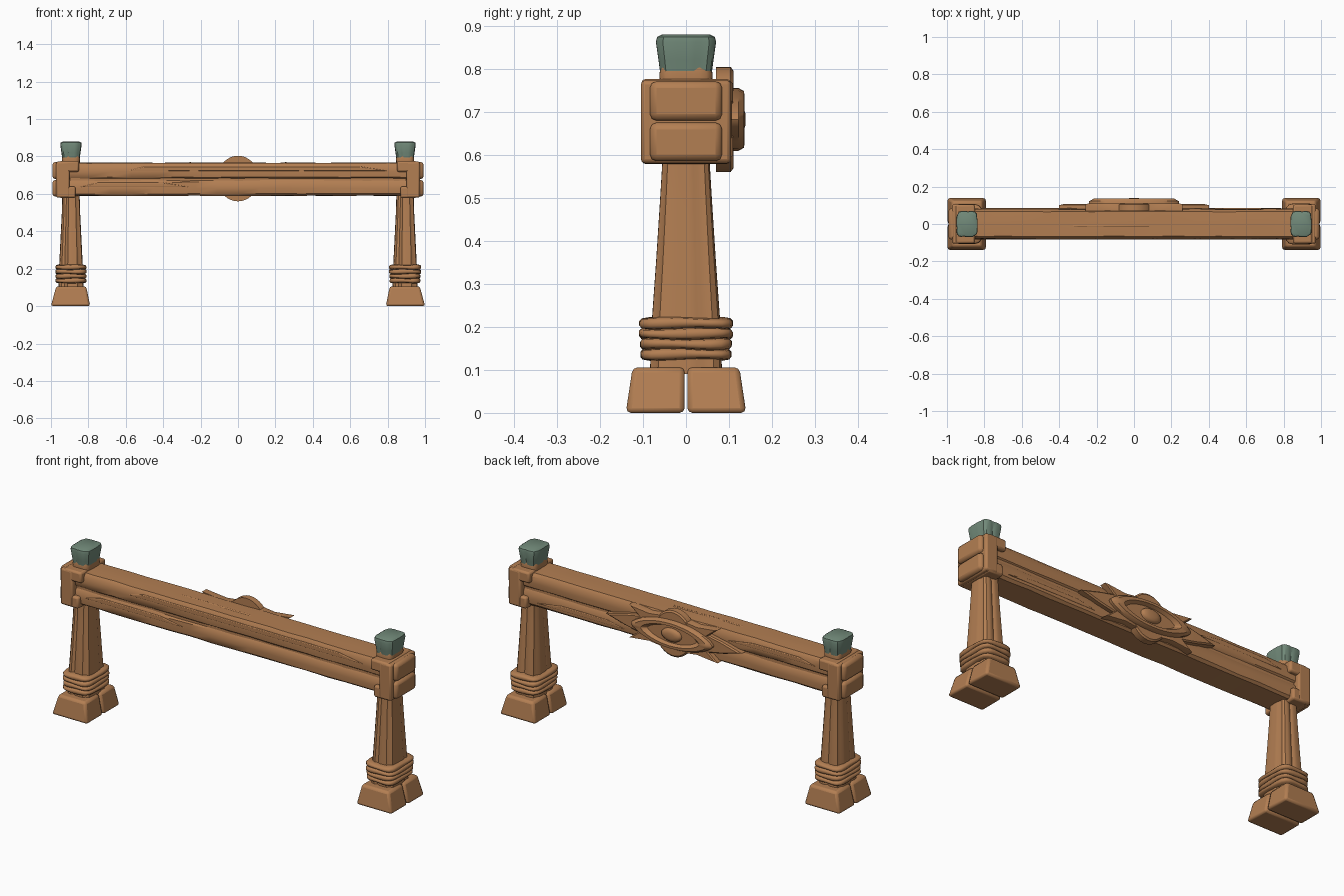
import bpy, bmesh, math, random
from mathutils import Vector

if "Cube" in bpy.data.objects:
    bpy.data.objects.remove(bpy.data.objects["Cube"])

random.seed(4)


def material(name, rgb):
    m = bpy.data.materials.new(name)
    m.diffuse_color = (*rgb, 1)
    m.use_nodes = True
    m.node_tree.nodes["Principled BSDF"].inputs["Base Color"].default_value = m.diffuse_color
    return m


WOOD = material("brown_wood", (0.45, 0.21, 0.085))
GREEN = material("grey_green_cap", (0.165, 0.25, 0.19))


def finish(name, bm, mat, bevel=0.0, angle=40):
    bmesh.ops.recalc_face_normals(bm, faces=bm.faces[:])
    me = bpy.data.meshes.new(name)
    bm.to_mesh(me)
    bm.free()
    me.materials.append(mat)
    ob = bpy.data.objects.new(name, me)
    bpy.context.collection.objects.link(ob)
    if bevel:
        b = ob.modifiers.new("soft_edges", 'BEVEL')
        b.width, b.segments, b.limit_method = bevel, 2, 'ANGLE'
        b.angle_limit = math.radians(35)
    bpy.ops.object.select_all(action='DESELECT')
    ob.select_set(True)
    bpy.context.view_layer.objects.active = ob
    bpy.ops.object.shade_smooth_by_angle(angle=math.radians(angle))
    return ob


def loft(name, rings, mat, bevel=0.0, angle=40):
    """Skin a list of equal-length point rings and cap both ends."""
    bm = bmesh.new()
    vs = [[bm.verts.new(p) for p in r] for r in rings]
    n = len(vs[0])
    for a, b in zip(vs, vs[1:]):
        for i in range(n):
            j = (i + 1) % n
            bm.faces.new((a[i], a[j], b[j], b[i]))
    bm.faces.new(vs[0][::-1])
    bm.faces.new(vs[-1])
    return finish(name, bm, mat, bevel, angle)


def block(name, x, y, z, mat, bevel, top=None):
    """Box from ranges; top gives other x and y ranges at its upper end."""
    tx, ty = top or (x, y)

    def rect(a, b, h):
        return [(a[0], b[0], h), (a[1], b[0], h), (a[1], b[1], h), (a[0], b[1], h)]
    return loft(name, [rect(x, y, z[0]), rect(tx, ty, z[1])], mat, bevel)


def round_rect(cx, hx, hy, z, n=32, power=5, flute=0.0, wobble=0.0):
    """Rounded rectangle around a post, with optional vertical grooves."""
    pts = []
    for i in range(n):
        t = 2 * math.pi * (i + 0.5) / n
        c, s = math.cos(t), math.sin(t)
        k = 1 / (abs(c) ** power + abs(s) ** power) ** (1 / power)
        k *= 1 - (flute if i % 5 == 2 else 0)
        pts.append((cx + c * k * hx, s * k * hy,
                    z + wobble * math.sin(3 * t + cx * 2 + z * 90)))
    return pts


def span(side, a, b):
    return tuple(sorted((side * a, side * b)))


for side, tag in ((-1, "left"), (1, "right")):
    cx = side * 0.893
    # Split foot
    for d, end in ((-1, "front"), (1, "back")):
        block(f"{tag}_foot_{end}", span(side, 0.79, 1.0), span(d, 0.003, 0.14), (0, 0.106),
              WOOD, 0.012, (span(side, 0.812, 0.972), span(d, 0.003, 0.124)))
    # Tapered fluted post
    loft(f"{tag}_post", [round_rect(cx, hx, hy, z, flute=0.09) for z, hx, hy in
                         ((0.09, 0.068, 0.084), (0.22, 0.063, 0.079), (0.36, 0.056, 0.069),
                          (0.50, 0.049, 0.060), (0.60, 0.046, 0.054), (0.70, 0.045, 0.054))],
         WOOD, angle=35)
    # Rope wrapping
    for k in range(4):
        z0 = 0.136 + 0.024 * k
        grow = random.uniform(-0.003, 0.002)
        prof = [(-0.013, -0.022), (-0.010, -0.005), (-0.004, 0), (0.004, 0), (0.010, -0.005), (0.013, -0.022)]
        loft(f"{tag}_rope_{k + 1}",
             [round_rect(cx, 0.085 + d + grow, 0.108 + d + grow, z0 + h, wobble=0.002) for h, d in prof],
             WOOD, angle=60)
    # Bracket: back slab with upper and lower clasping bands
    block(f"{tag}_bracket_slab", span(side, 0.90, 0.972), (-0.105, 0.105), (0.58, 0.773), WOOD, 0.01)
    block(f"{tag}_bracket_upper_band", span(side, 0.85, 0.955), (-0.104, 0.104), (0.718, 0.776), WOOD, 0.01)
    block(f"{tag}_bracket_lower_band", span(side, 0.868, 0.955), (-0.103, 0.103), (0.578, 0.64), WOOD, 0.01)
    # Outer pads
    for k, z in enumerate(((0.585, 0.675), (0.679, 0.771))):
        block(f"{tag}_bracket_pad_{k + 1}", span(side, 0.95, 0.992), (-0.084, 0.084), z, WOOD, 0.016)
    # Wooden collar and flared cap
    loft(f"{tag}_cap_collar", [round_rect(cx, hx, hy, z) for z, hx, hy in
                               ((0.76, 0.046, 0.060), (0.788, 0.049, 0.062), (0.803, 0.046, 0.058))], WOOD)
    loft(f"{tag}_cap", [round_rect(cx, hx, hy, z, flute=f) for z, hx, hy, f in
                        ((0.775, 0.045, 0.058, 0.06), (0.82, 0.051, 0.064, 0.06), (0.862, 0.057, 0.070, 0.06),
                         (0.874, 0.055, 0.067, 0.04), (0.879, 0.046, 0.057, 0))], GREEN, angle=35)

# Beam made of two stacked planks with slightly wavy surfaces
half = [(-0.066, -1), (-0.079, -0.75), (-0.082, -0.1), (-0.078, 0.65), (-0.066, 1), (-0.02, 1.03)]
for name, zc, hz in (("lower_beam_plank", 0.634, 0.044), ("upper_beam_plank", 0.722, 0.043)):
    outline = half + [(-y, z) for y, z in half[::-1]]
    rings = []
    for i in range(17):
        x = -0.91 + 1.82 * i / 16
        rings.append([(x, y + random.uniform(-0.002, 0.002),
                       zc + z * hz + random.uniform(-0.0015, 0.0015)) for y, z in outline])
    loft(name, rings, WOOD, angle=35)
block("beam_core", (-0.9, 0.9), (-0.071, 0.071), (0.60, 0.75), WOOD, 0.004)

# Long raised grain strips on the beam
for i, (x0, x1, y, z) in enumerate(((-0.85, -0.25, -0.078, 0.648), (-0.6, 0.8, -0.078, 0.735),
                                    (-0.82, -0.3, 0.079, 0.73), (0.3, 0.82, 0.079, 0.628))):
    block(f"grain_strip_{i + 1}", (x0, x1), (y - 0.006, y + 0.006), (z - 0.012, z + 0.012), WOOD, 0.004,
          ((x0 + 0.1, x1 - 0.15), (y - 0.006, y + 0.006)))
block("top_grain_ridge", (-0.55, 0.1), (-0.022, 0.0), (0.755, 0.768), WOOD, 0.003, ((-0.3, 0.08), (-0.015, -0.005)))

# Carved emblem on the back face
ZC = 0.682


def plate(name, pts, levels, angle=35):
    """Stack scaled copies of an outline along y; levels are (y, scale)."""
    c = sum((Vector(p) for p in pts), Vector((0, 0))) / len(pts)
    rings = []
    for y, s in levels:
        q = [c + (Vector(p) - c) * s for p in pts]
        rings.append([(p.x, y, ZC + p.y) for p in q])
    return loft(name, rings, WOOD, angle=angle)


def ellipse(a, b, n=36, point=1.0):
    return [(a * math.cos(t), b * math.copysign(abs(math.sin(t)) ** point, math.sin(t)))
            for t in (2 * math.pi * i / n for i in range(n))]


plate("emblem_disk", ellipse(0.11, 0.122), ((0.07, 1), (0.104, 1), (0.110, 0.93)))
for s, tag in ((-1, "left"), (1, "right")):
    leaf = [(0.05, 0.05), (0.2, 0.048), (0.29, 0.03), (0.4, 0), (0.29, -0.03), (0.2, -0.048), (0.05, -0.05)]
    plate(f"emblem_side_leaf_{tag}", [(s * x, z) for x, z in leaf], ((0.07, 1), (0.101, 1), (0.107, 0.86)))
    for v, row in ((-1, "lower"), (1, "upper")):
        tip = [(0.04, 0.02), (0.06, 0.085), (0.14, 0.075), (0.26, 0.088), (0.2, 0.04), (0.17, 0.02)]
        plate(f"emblem_{row}_leaf_{tag}", [(s * x, v * z) for x, z in tip],
              ((0.07, 1), (0.104, 1), (0.109, 0.88)))
# Pointed oval frame with sunken middle, and central boss
plate("emblem_oval_frame", ellipse(0.24, 0.073, point=1.35),
      ((0.09, 1), (0.122, 1), (0.135, 0.9), (0.136, 0.72), (0.118, 0.6)))
plate("emblem_boss", ellipse(0.06, 0.036, 24), ((0.10, 1), (0.126, 0.95), (0.134, 0.75), (0.138, 0.4)), 60)
